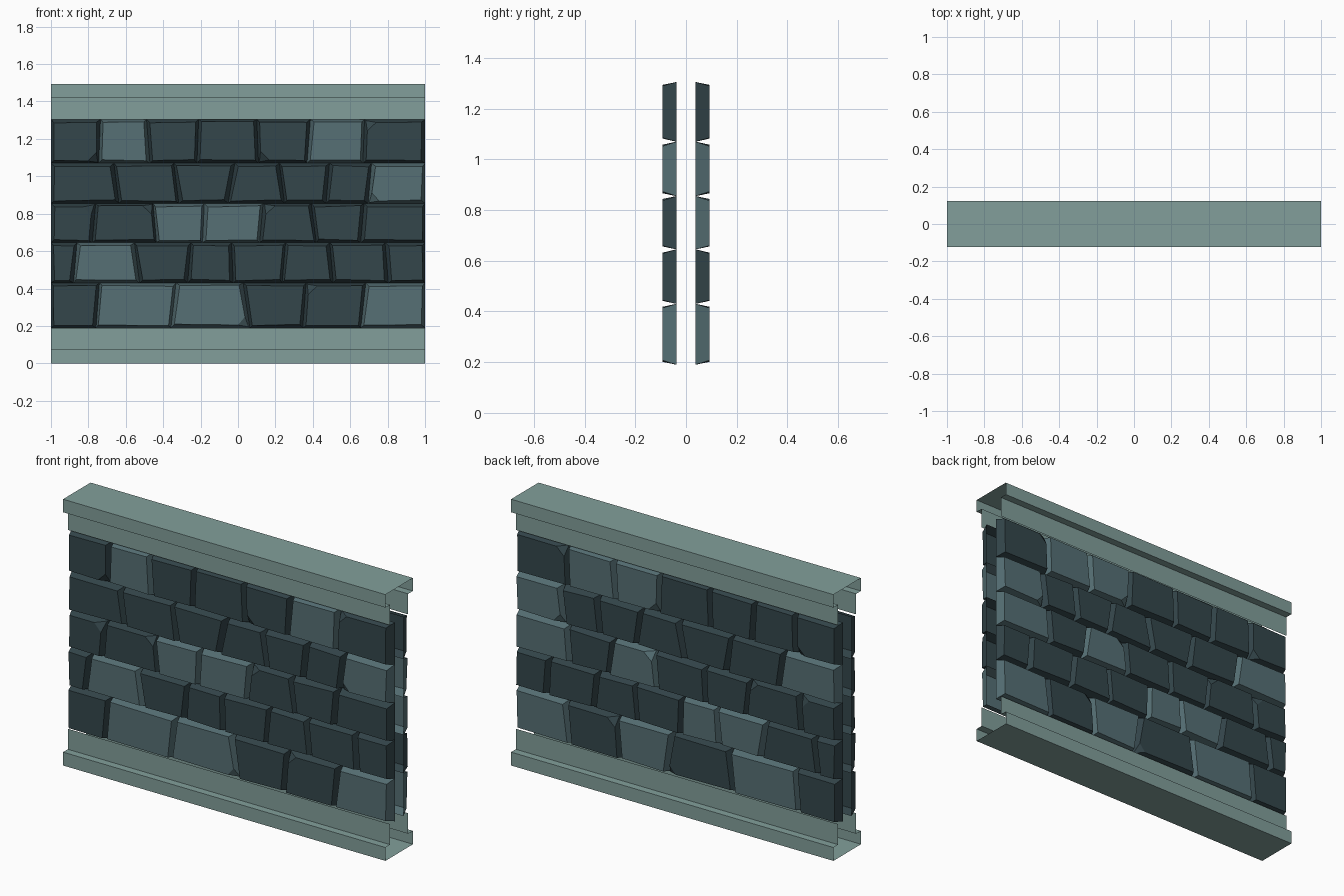
import bpy, bmesh, random
from mathutils import Vector

if "Cube" in bpy.data.objects:
    bpy.data.objects.remove(bpy.data.objects["Cube"])


def material(name, rgb):
    m = bpy.data.materials.new(name)
    m.diffuse_color = (*rgb, 1)
    m.use_nodes = True
    m.node_tree.nodes["Principled BSDF"].inputs["Base Color"].default_value = m.diffuse_color
    return m


TRIM = material("pale_teal_trim", (0.223, 0.347, 0.328))
DARK = material("dark_slate_brick", (0.034, 0.061, 0.070))
LIGHT = material("light_slate_brick", (0.093, 0.162, 0.178))


def finish(name, bm, mats):
    bmesh.ops.recalc_face_normals(bm, faces=bm.faces)
    me = bpy.data.meshes.new(name)
    bm.to_mesh(me)
    bm.free()
    for m in mats:
        me.materials.append(m)
    ob = bpy.data.objects.new(name, me)
    bpy.context.collection.objects.link(ob)


# Stepped trim: open-ended channel extruded along x
def trim(name, half_profile):
    outline = half_profile + [(-y, z) for y, z in reversed(half_profile)]
    bm = bmesh.new()
    left, right = [[bm.verts.new((x, y, z)) for y, z in outline] for x in (-1, 1)]
    for i in range(len(outline) - 1):
        bm.faces.new((left[i], right[i], right[i + 1], left[i + 1]))
    finish(name, bm, [TRIM])


trim("bottom_trim", [(-0.08, 0.19), (-0.08, 0.075), (-0.122, 0.075), (-0.122, 0)])
trim("top_trim", [(-0.08, 1.305), (-0.08, 1.42), (-0.122, 1.42), (-0.122, 1.493)])

# Brick courses, bottom to top: joint centres, joint tilts, front and back colours
LEVELS = [0.19, 0.43, 0.645, 0.855, 1.07, 1.305]
COURSES = [
    ([-0.75, -0.345, 0.045, 0.355, 0.67], [1, 1.5, -2, 1, 1.5], "DLLDDL", "DLDLDL"),
    ([-0.87, -0.54, -0.26, -0.03, 0.245, 0.50, 0.795], [1, -1.5, 1, -0.5, 1, -1, -1],
     "DLDDDDDD", "DDLLDDDD"),
    ([-0.77, -0.445, -0.185, 0.125, 0.405, 0.665], [1, -1, 0.5, 1, -1.5, 1],
     "DDLLDDD", "DDDDLDL"),
    ([-0.65, -0.33, -0.035, 0.235, 0.48, 0.705], [-1.5, -1.5, 2, -1.5, 1, 1],
     "DDDDDDL", "LDDDDDL"),
    ([-0.74, -0.48, -0.215, 0.105, 0.378, 0.672], [0.5, -1, 0.5, -0.5, 1, 0.5],
     "DLDDDLD", "DDDDLLD"),
]
# Chipped corners: (course, brick) -> corner (0 lower left, counter-clockwise)
CHIPS = {(0, 2): 1, (0, 4): 3, (2, 0): 2, (2, 1): 2, (2, 4): 3,
         (3, 6): 0, (4, 0): 1, (4, 4): 0, (4, 6): 3}
BASE_Y, FACE_Y = 0.038, 0.093


def brick(bm, corners, side, chip, index):
    """Open-backed tapered block; corners are (x, z) of its base."""
    base = [Vector((x, side * BASE_Y, z)) for x, z in corners]
    inset = [(1, 1), (-1, 1), (-1, -1), (1, -1)]
    front = [Vector((x + dx * (0.016 + random.uniform(-0.004, 0.006)), side * FACE_Y,
                     z + dz * (0.014 + random.uniform(-0.003, 0.006))))
             for (x, z), (dx, dz) in zip(corners, inset)]
    bv = [bm.verts.new(p) for p in base]
    # each corner: (edge end towards previous, corner low point, edge end towards next)
    low, before, after = [], [], []
    for i, p in enumerate(front):
        if i == chip:
            pts = [p.lerp(base[i], 0.6)]
            for q in (front[i - 1], front[(i + 1) % 4]):
                pts.append(p + (q - p).normalized() * 0.045)
            v, a, b = [bm.verts.new(q) for q in pts]
            bm.faces.new((v, a, b)).material_index = index
        else:
            v = a = b = bm.verts.new(p)
        low.append(v)
        before.append(a)
        after.append(b)
    loops = [[v for i in range(4) for v in (before[i], after[i])]]
    for i in range(4):
        j = (i + 1) % 4
        loops.append([bv[i], bv[j], low[j], before[j], after[i], low[i]])
    for loop in loops:
        bm.faces.new(list(dict.fromkeys(loop))).material_index = index


# Two mirrored brick skins with their own colour patterns
for name, side in (("front_bricks", -1), ("back_bricks", 1)):
    random.seed(7)
    bm = bmesh.new()
    for r, (joints, tilts, front_code, back_code) in enumerate(COURSES):
        code = front_code if side < 0 else back_code
        z0, z1 = LEVELS[r], LEVELS[r + 1]
        xs, ts = [-1] + joints + [1], [0] + tilts + [0]
        low = [x - t * 0.009 for x, t in zip(xs, ts)]
        # positive tilt leans the joint's top to the right
        high = [x + t * 0.009 for x, t in zip(xs, ts)]
        for i, c in enumerate(code):
            corners = [(low[i], z0), (low[i + 1], z0), (high[i + 1], z1), (high[i], z1)]
            brick(bm, corners, side, CHIPS.get((r, i), -1), int(c == "L"))
    finish(name, bm, [DARK, LIGHT])
